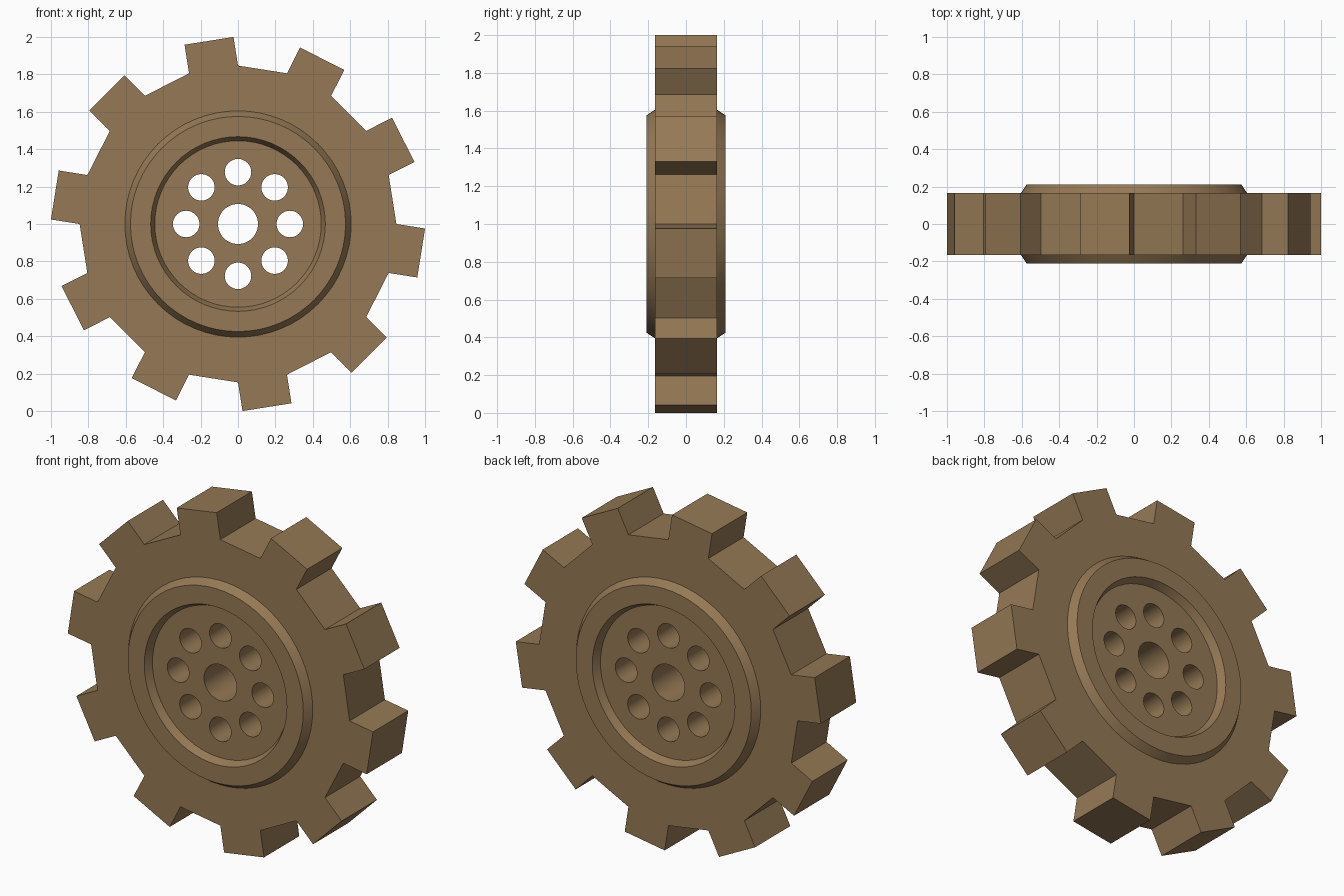
import bpy, bmesh
from math import sin, cos, pi, radians

if "Cube" in bpy.data.objects:
    bpy.data.objects.remove(bpy.data.objects["Cube"])

R, TOOTH, HALF = 0.847, 0.155, 0.165   # root radius, tooth height, half thickness

mat = bpy.data.materials.new("brown_metal")
mat.diffuse_color = (0.30, 0.19, 0.09, 1)
mat.use_nodes = True
mat.node_tree.nodes["Principled BSDF"].inputs["Base Color"].default_value = mat.diffuse_color


def polar(r, deg):
    # Angle measured clockwise from the top
    a = radians(deg)
    return r * sin(a), r * cos(a)


def circle(cx, cy, r, n):
    return [(cx + r * cos(2 * pi * i / n), cy + r * sin(2 * pi * i / n)) for i in range(n)]


def finish(ob):
    ob.data.materials.clear()
    ob.data.materials.append(mat)
    bpy.ops.object.select_all(action='DESELECT')
    ob.select_set(True)
    bpy.context.view_layer.objects.active = ob
    bpy.ops.object.shade_smooth_by_angle(angle=radians(25))


# Toothed outline: every second side of a 20-sided polygon is pushed out
outline = []
for k in range(10):
    a = 18 + 36 * k
    p, q, n = polar(R, a), polar(R, a + 18), polar(TOOTH, a + 9)
    outline += [p, (p[0] + n[0], p[1] + n[1]), (q[0] + n[0], q[1] + n[1]), q]

# Axle hole and eight bolt holes
loops = [outline, circle(0, 0, 0.107, 48)]
loops += [circle(*polar(0.277, 45 * k), 0.071, 32) for k in range(8)]

# Gear plate: filled 2D curve with thickness, turned to mesh
curve = bpy.data.curves.new("gear_plate", 'CURVE')
curve.dimensions = '2D'
curve.fill_mode = 'BOTH'
curve.extrude = HALF
for pts in loops:
    s = curve.splines.new('POLY')
    s.points.add(len(pts) - 1)
    for pt, (x, y) in zip(s.points, pts):
        pt.co = (x, y, 0, 1)
    s.use_cyclic_u = True
plate = bpy.data.objects.new("gear_plate", curve)
bpy.context.collection.objects.link(plate)
plate.rotation_euler = (pi / 2, 0, 0)
plate.location.z = 1
bpy.context.view_layer.objects.active = plate
plate.select_set(True)
bpy.ops.object.convert(target='MESH')
plate = bpy.context.view_layer.objects.active
bm = bmesh.new()
bm.from_mesh(plate.data)
bmesh.ops.remove_doubles(bm, verts=bm.verts, dist=1e-4)
bmesh.ops.recalc_face_normals(bm, faces=bm.faces)
bm.to_mesh(plate.data)
bm.free()
finish(plate)


# Raised bevelled ring on each face
def ring(name, side, n=64):
    profile = [(0.605, HALF), (0.575, 0.21), (0.467, 0.21), (0.445, HALF)]
    bm = bmesh.new()
    rows = [[bm.verts.new((r * cos(2 * pi * i / n), side * y, 1 + r * sin(2 * pi * i / n)))
             for i in range(n)] for r, y in profile]
    for a, b in zip(rows, rows[1:]):
        for i in range(n):
            j = (i + 1) % n
            f = [a[i], b[i], b[j], a[j]]
            bm.faces.new(f if side > 0 else f[::-1])
    me = bpy.data.meshes.new(name)
    bm.normal_update()
    # Make the flat rim face outward
    rim = max(bm.faces, key=lambda f: abs(f.normal.y))
    if rim.normal.y * side < 0:
        bmesh.ops.reverse_faces(bm, faces=bm.faces)
    bm.to_mesh(me)
    bm.free()
    ob = bpy.data.objects.new(name, me)
    bpy.context.collection.objects.link(ob)
    finish(ob)


ring("front_ring", -1)
ring("back_ring", 1)
